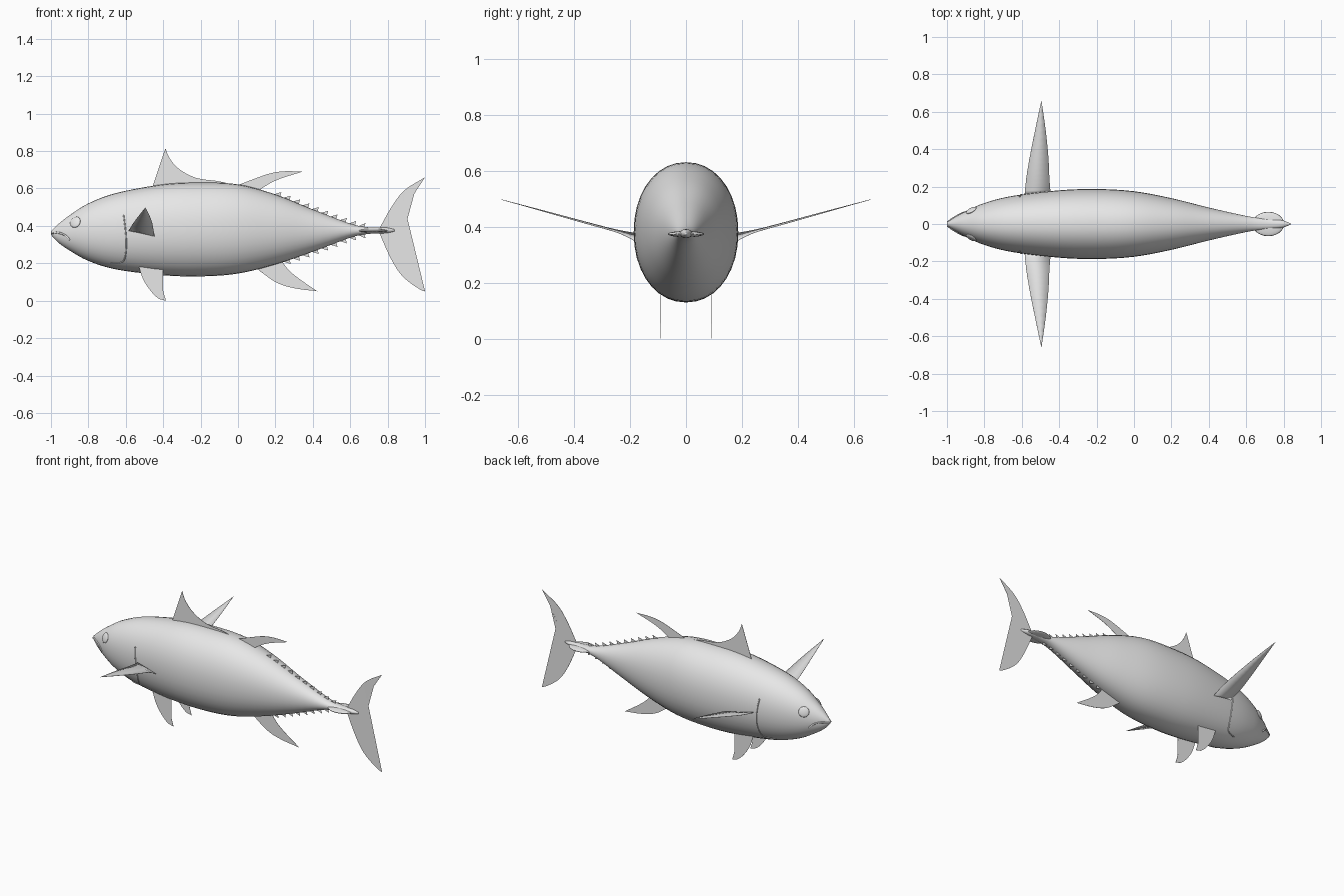
import bpy, bmesh, math
from mathutils import Vector

if "Cube" in bpy.data.objects:
    bpy.data.objects.remove(bpy.data.objects["Cube"], do_unlink=True)

GREY = (0.8, 0.8, 0.8, 1)
skin = bpy.data.materials.new("plain grey")
skin.use_nodes = True
skin.diffuse_color = GREY
skin.node_tree.nodes["Principled BSDF"].inputs["Base Color"].default_value = GREY

# Body stations: position, back height, belly height, half width
STATIONS = [(-1, .372, .352, .008), (-.96, .41, .31, .035), (-.9, .457, .268, .068),
            (-.8, .52, .213, .112), (-.65, .576, .167, .15), (-.4, .622, .136, .18),
            (-.2, .631, .13, .187), (0, .622, .145, .175), (.2, .568, .194, .138),
            (.4, .488, .262, .088), (.6, .412, .337, .043), (.7, .392, .357, .029),
            (.79, .391, .361, .02), (.838, .381, .371, .003)]
POWER = 2.1
SIDES = 36


def spline(points, steps):
    """Smooth chain through the points, keeping the end points."""
    pts = [Vector(p) for p in points]
    pts = [2 * pts[0] - pts[1]] + pts + [2 * pts[-1] - pts[-2]]
    out = []
    for a, b, c, d in zip(pts, pts[1:], pts[2:], pts[3:]):
        for i in range(steps):
            t = i / steps
            out.append(b + (c - a) * t / 2 + (2 * a - 5 * b + 4 * c - d) * t * t / 2
                       + (3 * b - a - 3 * c + d) * t ** 3 / 2)
    return out + [pts[-2]]


RINGS = spline(STATIONS, 5)


def section(x):
    for a, b in zip(RINGS, RINGS[1:]):
        if x <= b[0]:
            return a.lerp(b, max(0, (x - a[0]) / (b[0] - a[0])))
    return RINGS[-1]


def flank(x, z, side=1):
    """Point on the flank at the given length and height."""
    _, top, low, width = section(x)
    t = min(1, abs(2 * z - top - low) / (top - low))
    return Vector((x, side * width * (1 - t ** POWER) ** (1 / POWER), z))


def finish(name, bm, smooth=True):
    bmesh.ops.recalc_face_normals(bm, faces=bm.faces)
    mesh = bpy.data.meshes.new(name)
    bm.to_mesh(mesh)
    bm.free()
    mesh.materials.append(skin)
    obj = bpy.data.objects.new(name, mesh)
    bpy.context.collection.objects.link(obj)
    if smooth:
        for poly in mesh.polygons:
            poly.use_smooth = True
    return obj


def sheet(bm, outline):
    face = bm.faces.new([bm.verts.new(p) for p in outline])
    bmesh.ops.triangulate(bm, faces=[face])


def thin(obj):
    mod = obj.modifiers.new("thin", "SOLIDIFY")
    mod.thickness = 0.0015
    mod.offset = 0


def fin(name, lead, trail, y=0):
    """Flat upright fin from its leading and trailing edges."""
    edge = spline(lead, 5) + spline(trail, 5)[1:]
    bm = bmesh.new()
    sheet(bm, [(p[0], y, p[1]) for p in edge])
    thin(finish(name, bm, False))


def ellipsoid(name, place, size, direction=(0, 0, 1)):
    bm = bmesh.new()
    bmesh.ops.create_uvsphere(bm, u_segments=24, v_segments=12, radius=1)
    bmesh.ops.scale(bm, vec=size, verts=bm.verts)
    obj = finish(name, bm)
    obj.location = place
    obj.rotation_euler = Vector(direction).to_track_quat("Z", "Y").to_euler()


def ridge(name, points, side, radius):
    """Fine raised line that follows the flank."""
    curve = bpy.data.curves.new(name, "CURVE")
    curve.dimensions = "3D"
    curve.bevel_depth = radius
    curve.bevel_resolution = 2
    curve.use_fill_caps = True
    line = curve.splines.new("POLY")
    path = spline(points, 4)
    line.points.add(len(path) - 1)
    for point, p in zip(line.points, path):
        point.co = (*flank(p[0], p[1], side), 1)
    curve.materials.append(skin)
    bpy.context.collection.objects.link(bpy.data.objects.new(name, curve))


# Body lofted from egg-like rings
bm = bmesh.new()
loops = []
for x, top, low, width in RINGS:
    ring = []
    for i in range(SIDES):
        a = math.tau * i / SIDES
        c, s = math.cos(a), math.sin(a)
        y = math.copysign(abs(c) ** (2 / POWER), c) * width
        z = math.copysign(abs(s) ** (2 / POWER), s) * (top - low) / 2
        ring.append(bm.verts.new((x, y, z + (top + low) / 2)))
    loops.append(ring)
for a, b in zip(loops, loops[1:]):
    for i in range(SIDES):
        j = (i + 1) % SIDES
        bm.faces.new((a[i], a[j], b[j], b[i]))
bm.faces.new(loops[0])
bm.faces.new(loops[-1])
finish("body", bm)

# Upright fins
fin("first_dorsal_fin", [(-.46, .6), (-.43, .69), (-.388, .815)],
    [(-.388, .815), (-.365, .76), (-.31, .7), (-.22, .655), (-.1, .638), (.01, .61)])
fin("second_dorsal_fin", [(-.02, .61), (.07, .645), (.17, .68), (.25, .692), (.345, .69)],
    [(.345, .69), (.22, .65), (.15, .615), (.1, .58)])
fin("anal_fin", [(.09, .18), (.2, .1), (.3, .067), (.425, .05)],
    [(.425, .05), (.33, .115), (.27, .165), (.23, .22)])
fin("tail_fin", [(.75, .375), (.82, .5), (.89, .59), (1, .66)],
    [(1, .66), (.93, .55), (.88, .44), (.865, .355), (.88, .27), (.93, .16), (1, .05)])
fin("tail_fin_lower_root", [(.75, .375), (.865, .36)],
    [(.865, .355), (.88, .27), (.93, .16), (1, .05), (.89, .12), (.82, .22), (.75, .375)])

# Finlets along the back and belly of the tail stem
bm = bmesh.new()
for row, start, count in ((1, .19, 10), (2, .24, 9)):
    out = 1 if row == 1 else -1
    for i in range(count):
        x = start + i * .05
        base = [Vector((px, 0, section(px)[row] - out * .004)) for px in (x, x + .035)]
        tip = Vector((x + .042, 0, section(x + .03)[row] + out * .02))
        sheet(bm, [base[0], tip, base[1]])
thin(finish("finlets", bm, False))

# Keel at the tail stem
ellipsoid("tail_keel", (.718, 0, .374), (.085, .065, .011))

# Paired parts
LEAD = [(-.585, .155, .373), (-.575, .25, .39), (-.557, .36, .418), (-.527, .51, .458), (-.495, .662, .498)]
TRAIL = [(-.495, .662, .498), (-.472, .5, .452), (-.458, .36, .412), (-.452, .24, .377), (-.446, .165, .34)]
for word, side in (("left", 1), ("right", -1)):
    # Swept pectoral fin
    bm = bmesh.new()
    front, back = spline(LEAD, 4), spline(TRAIL, 4)[::-1]
    rows = [[bm.verts.new((p[0], side * p[1], p[2])) for p in edge] for edge in (front, back)]
    for i in range(len(front) - 1):
        bm.faces.new((rows[0][i], rows[0][i + 1], rows[1][i + 1], rows[1][i]))
    bmesh.ops.remove_doubles(bm, verts=bm.verts, dist=.0005)
    thin(finish(word + "_pectoral_fin", bm))

    fin(word + "_pelvic_fin", [(-.53, .18), (-.505, .11), (-.465, .05), (-.425, .012), (-.385, 0)],
        [(-.385, 0), (-.402, .07), (-.4, .18)], side * .09)

    # Eye lying on the cheek
    spot = flank(-.87, .42, side)
    along = flank(-.86, .42, side) - flank(-.88, .42, side)
    up = flank(-.87, .43, side) - flank(-.87, .41, side)
    ellipsoid(word + "_eye", spot, (.031, .031, .009), along.cross(up) * -side)

    # Gill cover edge and mouth line
    ridge(word + "_gill_edge", [(-.612, .46), (-.602, .38), (-.597, .3), (-.606, .225),
                                (-.63, .203), (-.68, .2)], side, .0035)
    ridge(word + "_lip", [(-.998, .362), (-.96, .363), (-.925, .35), (-.9, .325)], side, .005)
